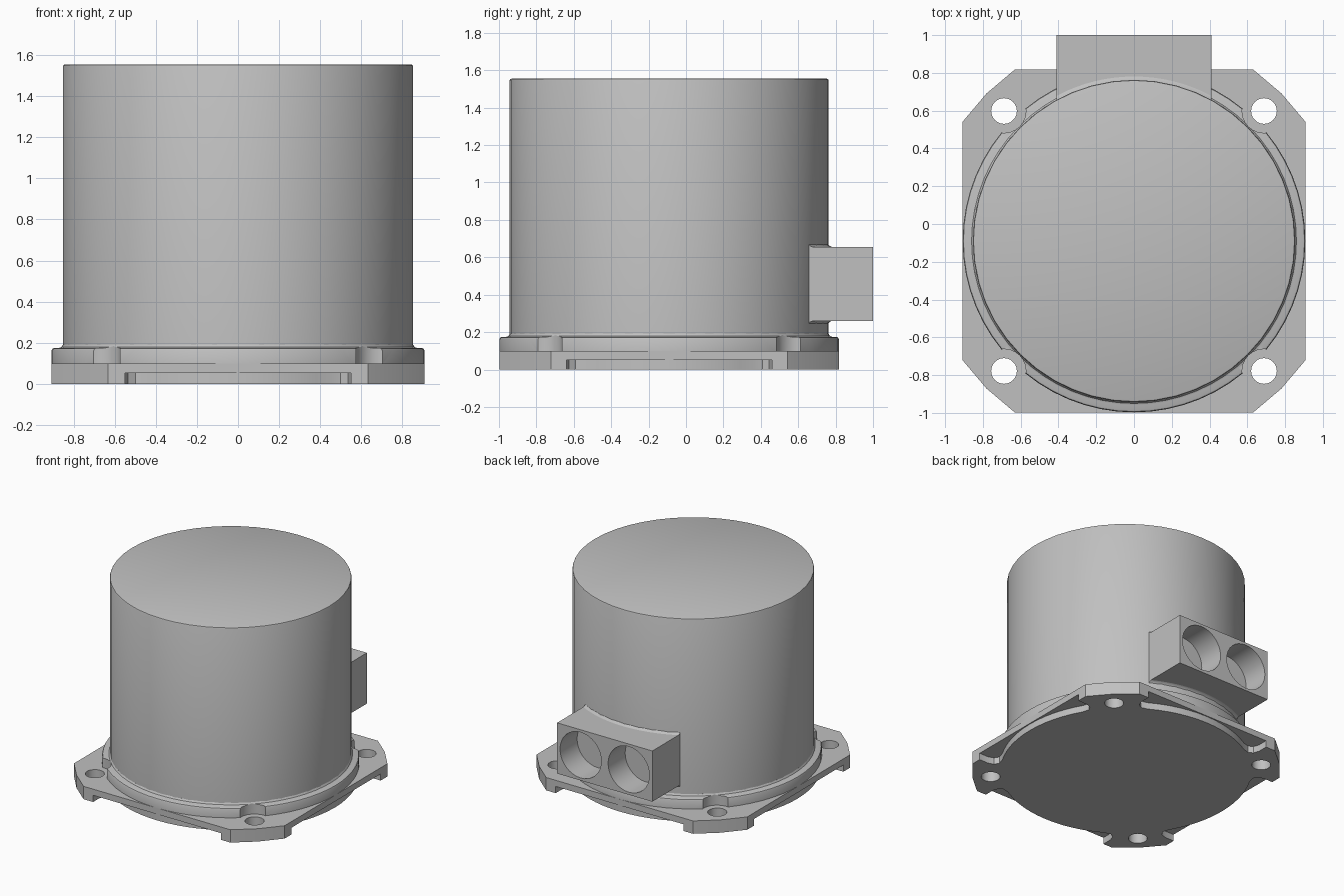
import bpy, bmesh, math

if "Cube" in bpy.data.objects:
    bpy.data.objects.remove(bpy.data.objects["Cube"])

CY = -0.09                      # y of the housing axis
R = 0.853                       # housing radius

mat = bpy.data.materials.new("plain_grey")
mat.diffuse_color = (0.53, 0.53, 0.53, 1)
mat.use_nodes = True
mat.node_tree.nodes["Principled BSDF"].inputs["Base Color"].default_value = mat.diffuse_color


def finish(name, bm):
    bmesh.ops.recalc_face_normals(bm, faces=bm.faces)
    me = bpy.data.meshes.new(name)
    bm.to_mesh(me)
    bm.free()
    ob = bpy.data.objects.new(name, me)
    bpy.context.collection.objects.link(ob)
    me.materials.append(mat)
    return ob


def add_prism(bm, pts, z0, z1):
    lower = [bm.verts.new((x, y, z0)) for x, y in pts]
    upper = [bm.verts.new((x, y, z1)) for x, y in pts]
    bm.faces.new(lower[::-1])
    bm.faces.new(upper)
    n = len(pts)
    for i in range(n):
        j = (i + 1) % n
        bm.faces.new((lower[i], lower[j], upper[j], upper[i]))


def prisms(name, outlines, z0, z1):
    bm = bmesh.new()
    for pts in outlines:
        add_prism(bm, pts, z0, z1)
    return finish(name, bm)


def circle(cx, cy, r, n):
    return [(cx + r * math.cos(2 * math.pi * i / n),
             cy + r * math.sin(2 * math.pi * i / n)) for i in range(n)]


def lathe(name, profile, n):
    """Closed solid of revolution about the housing axis, flat caps."""
    bm = bmesh.new()
    rings = [[bm.verts.new((x, y, z)) for x, y in circle(0, CY, r, n)] for r, z in profile]
    for a, b in zip(rings, rings[1:]):
        for i in range(n):
            j = (i + 1) % n
            bm.faces.new((a[i], a[j], b[j], b[i]))
    bm.faces.new(rings[0][::-1])
    bm.faces.new(rings[-1])
    return finish(name, bm)


def cut(ob, cutter):
    cutter.hide_render = True
    m = ob.modifiers.new("cut", 'BOOLEAN')
    m.operation, m.solver, m.object = 'DIFFERENCE', 'EXACT', cutter
    bpy.context.view_layer.objects.active = ob
    bpy.ops.object.modifier_apply(modifier=m.name)
    bpy.data.objects.remove(cutter, do_unlink=True)


def smooth(ob, deg=30):
    bpy.ops.object.select_all(action='DESELECT')
    ob.select_set(True)
    bpy.context.view_layer.objects.active = ob
    bpy.ops.object.shade_smooth_by_angle(angle=math.radians(deg))


def quarter_turns(pts):
    """Four copies of an outline turned about the housing axis."""
    out = []
    for k in range(4):
        c, s = round(math.cos(k * math.pi / 2)), round(math.sin(k * math.pi / 2))
        out.append([(c * x - s * y, s * x + c * y + CY) for x, y in pts])
    return out


# Square mounting plate with clipped corners
corner = [(0.907, 0.632), (0.781, 0.781), (0.632, 0.907)]
outline = [p for quad in quarter_turns(corner) for p in quad]
plate = prisms("mounting_plate", [outline], 0, 0.1)

# Pockets under each side, following the round underside
half = [(0.9 * math.sin(math.radians(a)), 0.9 * math.cos(math.radians(a))) for a in range(0, 31, 5)]
half += [(0.50, 0.765), (0.535, 0.785), (0.55, 0.83), (0.55, 1.0)]
pocket = [(-x, y) for x, y in half[:0:-1]] + half
cut(plate, prisms("pocket_cutter", quarter_turns(pocket), -0.1, 0.052))

# Bolt holes
HOLE = 0.688
cut(plate, prisms("bolt_cutter", quarter_turns(circle(HOLE, HOLE, 0.068, 24)), -0.2, 0.3))
smooth(plate)

# Raised ring, notched around the bolt holes
ring = lathe("base_ring", [(0.907, 0.09), (0.907, 0.163), (0.903, 0.171), (0.895, 0.175),
                           (0.870, 0.175), (0.860, 0.179), (0.852, 0.192)], 64)
cut(ring, prisms("notch_cutter", quarter_turns(circle(HOLE, HOLE, 0.116, 24)), 0.1, 0.3))
smooth(ring)

# Main cylindrical housing
body = lathe("housing", [(R, 0.06), (R, 1.545), (R - 0.003, 1.552), (R - 0.01, 1.555)], 48)
smooth(body)

# Rear connector block with two round sockets
Z0, Z1, W = 0.26, 0.655, 0.41
block = prisms("connector_block", [[(-W, 0.6), (W, 0.6), (W, 1.0), (-W, 1.0)]], Z0, Z1)
bm = bmesh.new()
for x in (-0.207, 0.207):
    add_prism(bm, circle(x, (Z0 + Z1) / 2, 0.178, 32), -1.1, -0.79)
for v in bm.verts:              # stand the sockets along y
    v.co = (v.co.x, -v.co.z, v.co.y)
cut(block, finish("socket_cutter", bm))
smooth(block)

# Small fillets where the block meets the housing
for name, z, d in (("upper_fillet", Z1, 1), ("lower_fillet", Z0, -1)):
    bm = bmesh.new()
    rows = []
    for i in range(17):
        x = W * (i / 8 - 1)
        section = ((R - 0.02, -0.01), (R - 0.004, 0.018), (R + 0.004, 0.006),
                   (R + 0.018, 0), (R + 0.018, -0.01))
        rows.append([bm.verts.new((x, CY + math.sqrt(r * r - x * x), z + d * h)) for r, h in section])
    for a, b in zip(rows, rows[1:]):
        for i in range(5):
            j = (i + 1) % 5
            bm.faces.new((a[i], a[j], b[j], b[i]))
    bm.faces.new(rows[0])
    bm.faces.new(rows[-1][::-1])
    smooth(finish(name, bm), 50)
